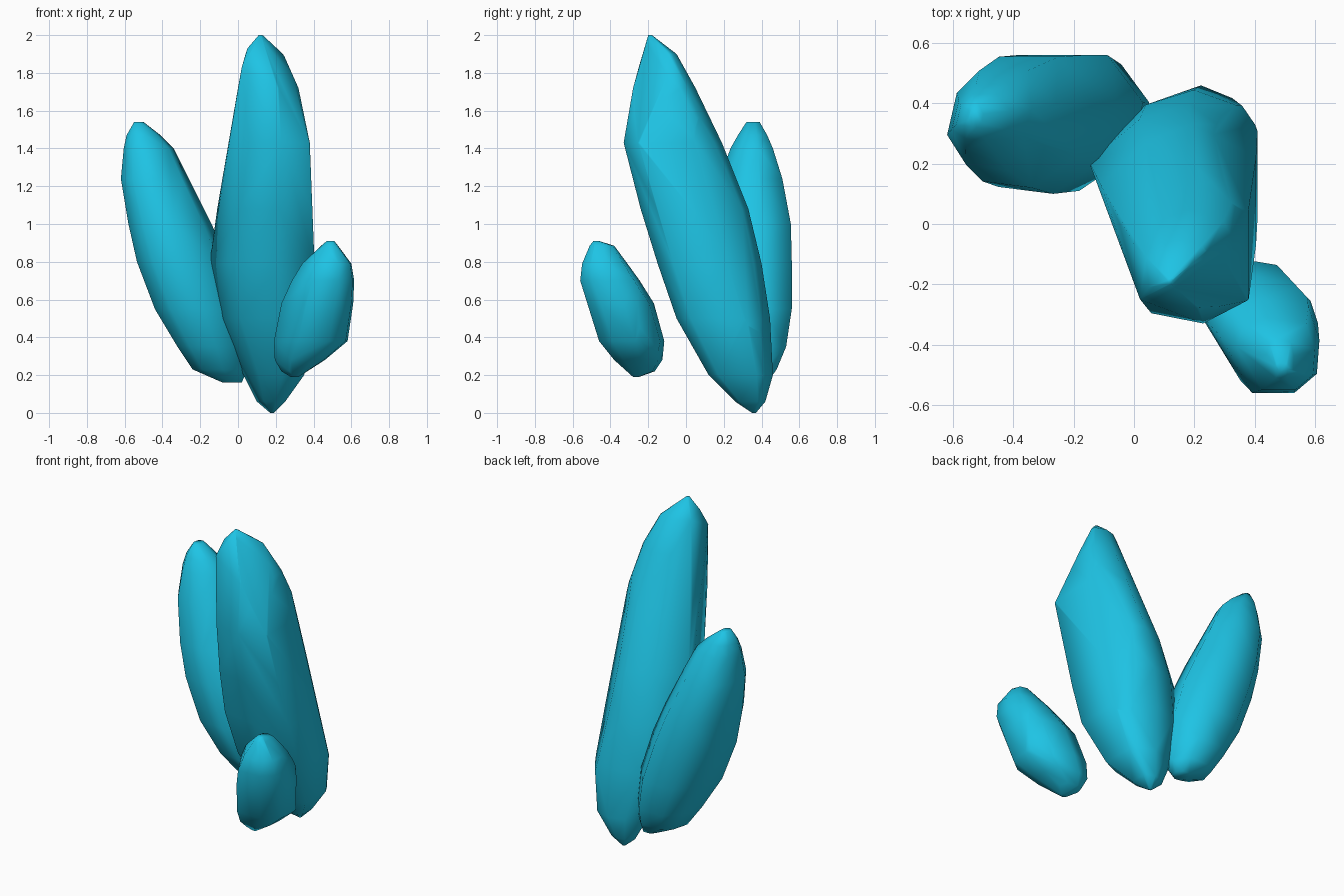
import bpy, bmesh

cyan = bpy.data.materials.new("crystal cyan")
cyan.diffuse_color = (0.013, 0.55, 0.78, 1.0)


def crystal(name, outline, rows, bumps=(), cuts=()):
    """Hull of level sections (z, x0, x1, y0, y1), then facets cut by planes."""
    bm = bmesh.new()
    for z, x0, x1, y0, y1 in rows:
        cx, cy, hx, hy = (x0 + x1) / 2, (y0 + y1) / 2, (x1 - x0) / 2, (y1 - y0) / 2
        for u, v in outline:
            bm.verts.new((cx + u * hx, cy + v * hy, z))
    for p in bumps:
        bm.verts.new(p)
    bmesh.ops.convex_hull(bm, input=bm.verts)
    bmesh.ops.delete(bm, geom=[v for v in bm.verts if not v.link_faces], context='VERTS')
    for point, normal in cuts:
        bmesh.ops.bisect_plane(bm, geom=bm.verts[:] + bm.edges[:] + bm.faces[:],
                               plane_co=point, plane_no=normal, clear_outer=True)
        bmesh.ops.holes_fill(bm, edges=[e for e in bm.edges if e.is_boundary], sides=0)
    bmesh.ops.remove_doubles(bm, verts=bm.verts, dist=0.004)
    bmesh.ops.recalc_face_normals(bm, faces=bm.faces)
    for f in bm.faces:
        f.smooth = True
    mesh = bpy.data.meshes.new(name)
    bm.to_mesh(mesh)
    bm.free()
    mesh.materials.append(cyan)
    bpy.context.collection.objects.link(bpy.data.objects.new(name, mesh))


# tall middle crystal, leaning to the front
crystal("tall_crystal",
        [(-.5, -.87), (.3, -1), (1, -.7), (1, .5), (.85, .75), (.2, 1), (-.4, .8), (-1, .3)],
        [(0.0, .17, .19, .35, .37),
         (.06, .10, .25, .26, .42),
         (.20, .03, .35, .12, .46),
         (.50, -.12, .41, -.05, .445),
         (.79, -.15, .405, -.15, .40),
         (1.08, -.11, .39, -.24, .33),
         (1.43, -.05, .38, -.33, .19),
         (1.72, .00, .32, -.28, .05),
         (1.90, .04, .24, -.22, -.05),
         (2.0, .11, .13, -.20, -.18)],
        bumps=[(.05, -.21, 1.93), (.02, -.25, 1.83)],
        cuts=[((.125, -.195, 2.0), (.40, -.24, .20)),
              ((.529, -.172, 1.544), (.564, .465, .149))])

# back left crystal, leaning to the left
crystal("left_crystal",
        [(-1, -.3), (-.82, .55), (-.4, 1), (.5, 1), (1, .3), (.8, -.5), (.1, -1), (-.65, -.9)],
        [(.16, -.08, .02, .33, .43),
         (.23, -.24, .05, .25, .48),
         (.35, -.32, .05, .17, .53),
         (.55, -.44, .03, .11, .56),
         (.80, -.535, -.05, .10, .56),
         (1.0, -.58, -.14, .12, .555),
         (1.24, -.62, -.26, .18, .51),
         (1.40, -.605, -.34, .235, .46),
         (1.47, -.59, -.41, .275, .43),
         (1.54, -.55, -.50, .32, .39)])

# small front right crystal
crystal("small_crystal",
        [(-.35, -1), (.5, -1), (.95, -.6), (1, .1), (.78, .82), (-.2, 1), (-.8, .8), (-1, .2)],
        [(.19, .28, .32, -.28, -.25),
         (.22, .23, .36, -.31, -.165),
         (.28, .195, .46, -.38, -.125),
         (.38, .19, .58, -.46, -.115),
         (.58, .23, .61, -.52, -.17),
         (.70, .285, .615, -.56, -.245),
         (.79, .34, .60, -.55, -.31),
         (.885, .44, .53, -.51, -.38),
         (.91, .47, .51, -.49, -.46)],
        cuts=[((.45, -.11, .5), (.73, .68, 0))])
